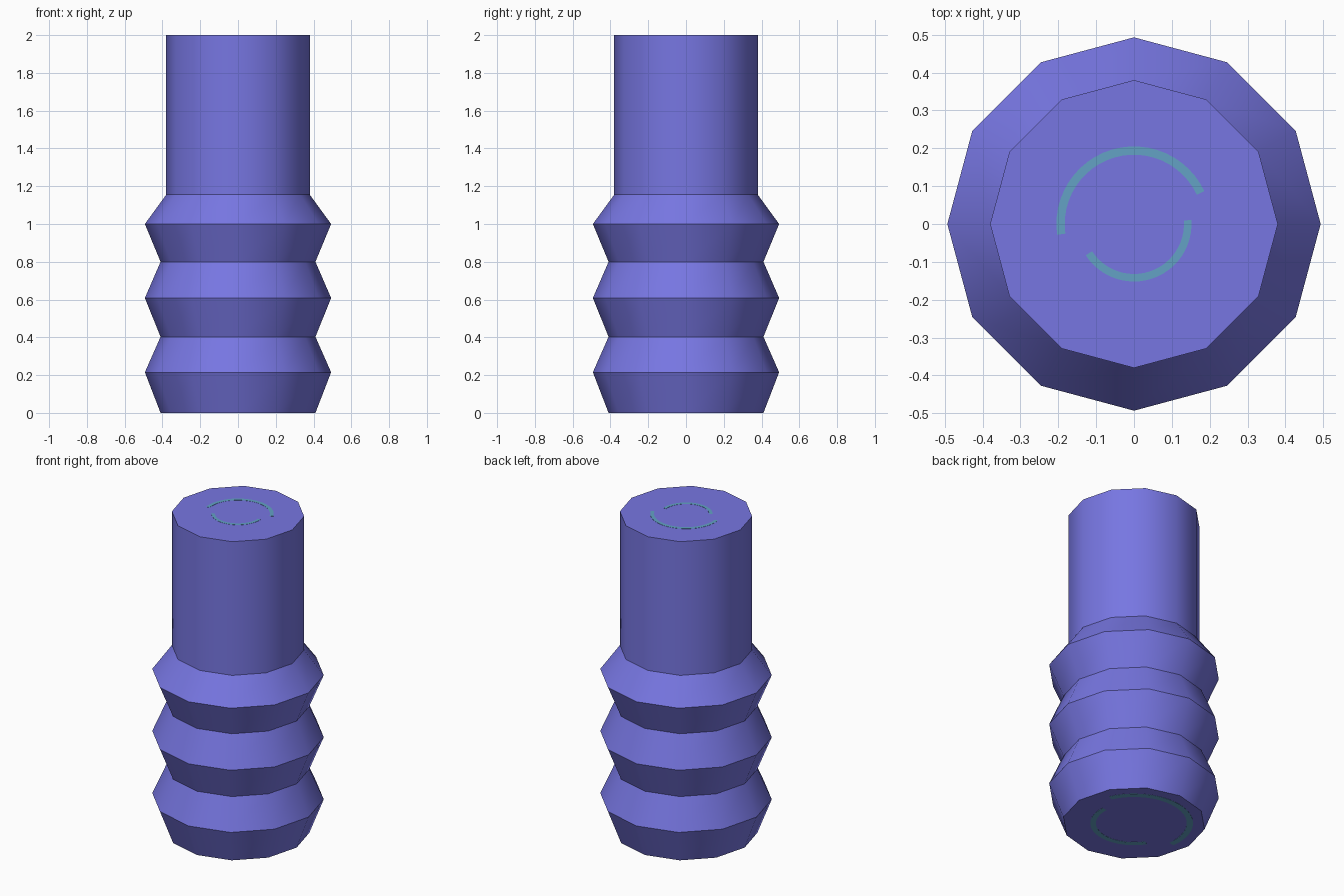
import bpy, bmesh, math

if "Cube" in bpy.data.objects:
    bpy.data.objects.remove(bpy.data.objects["Cube"])

SIDES = 12


def material(name, rgb):
    m = bpy.data.materials.new(name)
    m.diffuse_color = (*rgb, 1.0)
    m.use_nodes = True
    m.node_tree.nodes["Principled BSDF"].inputs["Base Color"].default_value = m.diffuse_color
    return m


violet = material("violet_blue", (0.185, 0.182, 0.76))
teal = material("muted_teal", (0.125, 0.36, 0.56))


def add_object(name, bm, mat):
    bmesh.ops.recalc_face_normals(bm, faces=bm.faces)
    me = bpy.data.meshes.new(name)
    bm.to_mesh(me)
    bm.free()
    me.materials.append(mat)
    ob = bpy.data.objects.new(name, me)
    bpy.context.collection.objects.link(ob)
    return ob


# Ribbed body: 12-sided lathe of (radius, height) rings
profile = [(0.41, 0.0), (0.493, 0.215), (0.41, 0.403), (0.493, 0.608),
           (0.41, 0.8), (0.493, 1.0), (0.38, 1.155), (0.38, 2.0)]
bm = bmesh.new()
rings = []
for r, z in profile:
    rings.append([bm.verts.new((r * math.cos(math.tau * i / SIDES),
                                r * math.sin(math.tau * i / SIDES), z))
                  for i in range(SIDES)])
for lo, hi in zip(rings, rings[1:]):
    for i in range(SIDES):
        j = (i + 1) % SIDES
        bm.faces.new((lo[i], lo[j], hi[j], hi[i])).smooth = True
bm.faces.new(rings[0][::-1])
bm.faces.new(rings[-1])
# Ring edges stay crisp, the sides blend around the axis
for e in bm.edges:
    e.smooth = abs(e.verts[0].co.z - e.verts[1].co.z) > 1e-4
add_object("ribbed_body", bm, violet)


# Thin painted arcs on both end caps
def arc_plate(name, r_in, r_out, start, end, z0, z1, steps=24):
    bm = bmesh.new()
    sections = []
    for k in range(steps + 1):
        a = math.radians(start + (end - start) * k / steps)
        sections.append([bm.verts.new((r * math.cos(a), r * math.sin(a), z))
                         for r, z in ((r_in, z0), (r_out, z0), (r_out, z1), (r_in, z1))])
    for s, t in zip(sections, sections[1:]):
        for i in range(4):
            j = (i + 1) % 4
            bm.faces.new((s[i], s[j], t[j], t[i]))
    bm.faces.new(sections[0])
    bm.faces.new(sections[-1][::-1])
    add_object(name, bm, teal)


for cap, scale, z0, z1 in (("top", 1.0, 1.999, 2.001), ("bottom", 1.65, -0.001, 0.001)):
    arc_plate(cap + "_large_arc", 0.183 * scale, 0.205 * scale, 25, 188, z0, z1)
    arc_plate(cap + "_small_arc", 0.132 * scale, 0.152 * scale, 213, 364, z0, z1)
